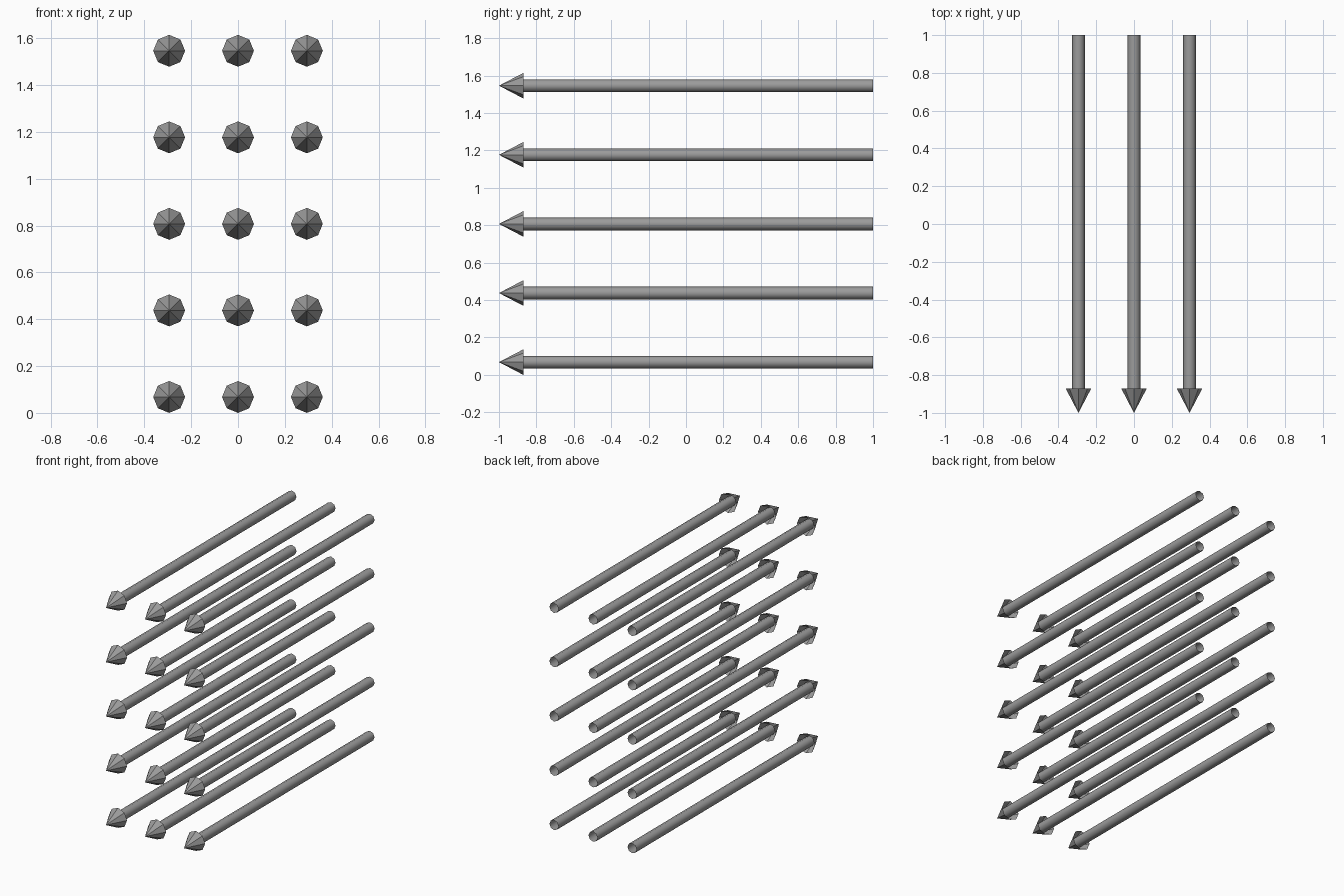
import bpy, bmesh, math

if "Cube" in bpy.data.objects:
    bpy.data.objects.remove(bpy.data.objects["Cube"])

grey = bpy.data.materials.new("grey")
grey.diffuse_color = (0.33, 0.33, 0.33, 1)
grey.use_nodes = True
grey.node_tree.nodes["Principled BSDF"].inputs["Base Color"].default_value = grey.diffuse_color

SIDES = 8
HEAD_R, SHAFT_R = 0.068, 0.034
TIP, NECK, TAIL = -1.0, -0.87, 1.0


def ring(bm, r, y):
    return [bm.verts.new((r * math.cos(2 * math.pi * i / SIDES), y,
                          r * math.sin(2 * math.pi * i / SIDES))) for i in range(SIDES)]


def make_mesh(name, bm):
    bmesh.ops.recalc_face_normals(bm, faces=bm.faces)
    me = bpy.data.meshes.new(name)
    bm.to_mesh(me)
    bm.free()
    me.materials.append(grey)
    return me


# open-backed conical arrow head
bm = bmesh.new()
base = ring(bm, HEAD_R, NECK)
tip = bm.verts.new((0, TIP, 0))
for i in range(SIDES):
    bm.faces.new((base[i], base[(i + 1) % SIDES], tip))
head_mesh = make_mesh("arrow_head", bm)
# an open cone has no inside, so make sure the normals face outwards
if head_mesh.polygons[0].normal.dot(head_mesh.polygons[0].center) < 0:
    head_mesh.flip_normals()

# open tube shaft
bm = bmesh.new()
a, b = ring(bm, SHAFT_R, NECK - 0.04), ring(bm, SHAFT_R, TAIL)
for i in range(SIDES):
    j = (i + 1) % SIDES
    f = bm.faces.new((a[i], a[j], b[j], b[i]))
    f.smooth = True
shaft_mesh = make_mesh("arrow_shaft", bm)

# grid of arrows: three columns, five rows
for col in range(3):
    for row in range(5):
        for me in (head_mesh, shaft_mesh):
            ob = bpy.data.objects.new(f"{me.name}_{col}_{row}", me)
            ob.location = ((col - 1) * 0.294, 0, HEAD_R + row * 0.3695)
            bpy.context.collection.objects.link(ob)
